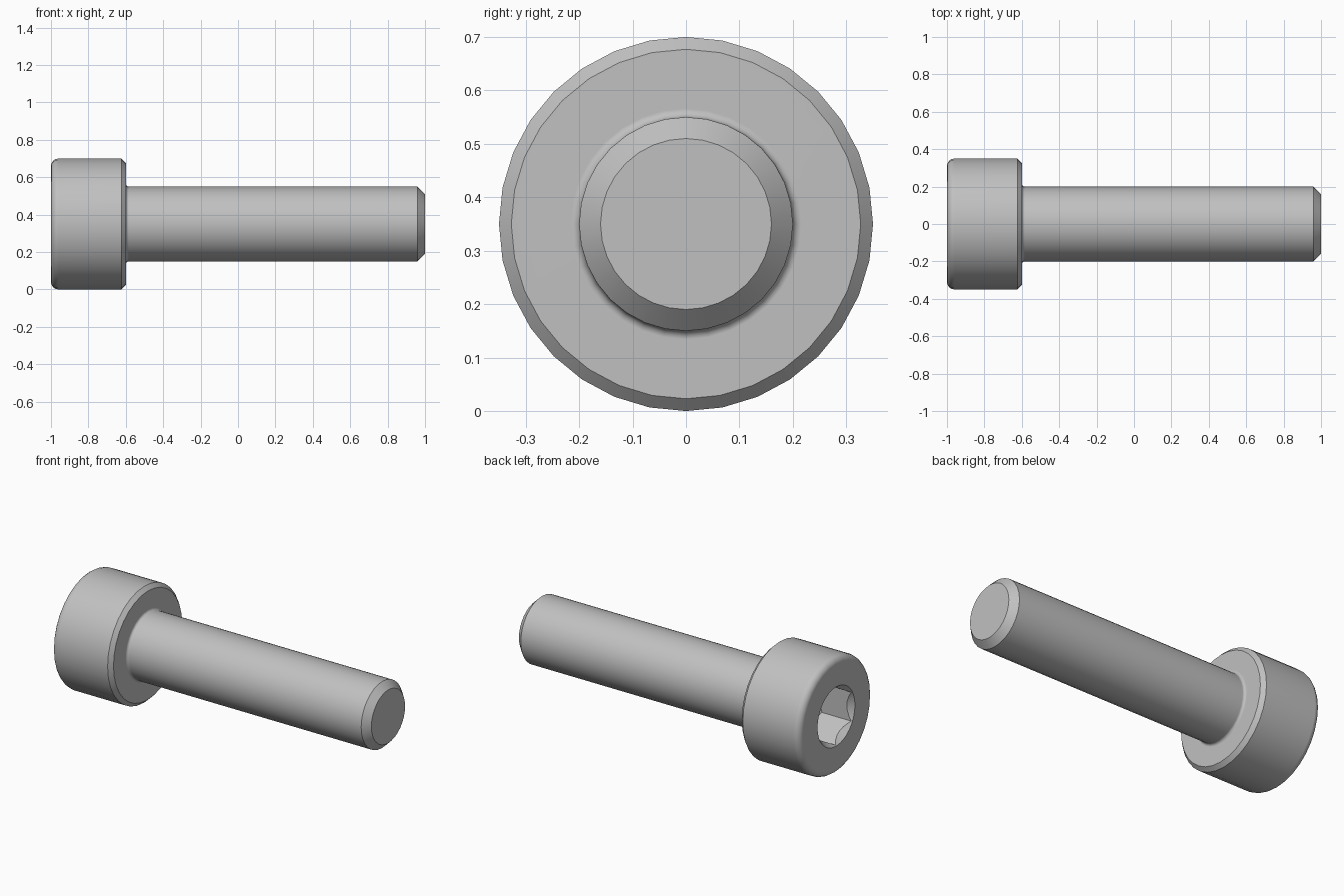
import bpy, bmesh
from math import sin, cos, pi, radians
from mathutils import Matrix

cube = bpy.data.objects.get("Cube")
if cube:
    bpy.data.objects.remove(cube, do_unlink=True)

AXIS_Z = 0.35      # height of the screw axis
SIDES = 32

steel = bpy.data.materials.new("grey_steel")
steel.use_nodes = True
colour = (0.53, 0.53, 0.53, 1)
steel.diffuse_color = colour
steel.node_tree.nodes["Principled BSDF"].inputs["Base Color"].default_value = colour


def lathe(name, profile, sides=SIDES):
    """Revolve (x, radius) points about the screw axis into a closed solid."""
    bm = bmesh.new()
    rings = []
    for x, r in profile:
        if r == 0:
            rings.append([bm.verts.new((x, 0, 0))] * sides)
        else:
            angles = [2 * pi * i / sides for i in range(sides)]
            rings.append([bm.verts.new((x, r * sin(a), r * cos(a))) for a in angles])
    for a, b in zip(rings, rings[1:]):
        for i in range(sides):
            j = (i + 1) % sides
            bm.faces.new(dict.fromkeys((a[i], a[j], b[j], b[i])))
    for ring in (rings[0], rings[-1]):
        if ring[0] is not ring[1]:
            bm.faces.new(ring)
    bmesh.ops.recalc_face_normals(bm, faces=bm.faces)
    bm.transform(Matrix.Translation((0, 0, AXIS_Z)))
    mesh = bpy.data.meshes.new(name)
    bm.to_mesh(mesh)
    bm.free()
    mesh.materials.append(steel)
    obj = bpy.data.objects.new(name, mesh)
    bpy.context.collection.objects.link(obj)
    return obj


def arc(x, r, radius, start, end, steps=4):
    """Quarter-round points for a profile."""
    turns = [radians(start + (end - start) * i / steps) for i in range(steps + 1)]
    return [(x + radius * cos(t), r + radius * sin(t)) for t in turns]


def apply_boolean(obj, other, operation):
    bpy.context.view_layer.objects.active = obj
    mod = obj.modifiers.new("cut", "BOOLEAN")
    mod.object = other
    mod.operation = operation
    mod.solver = "EXACT"
    bpy.ops.object.modifier_apply(modifier=mod.name)
    bpy.data.objects.remove(other, do_unlink=True)


# Head with rounded rim, chamfered underside, neck fillet and chamfered shank
profile = arc(-0.96, 0.31, 0.04, 180, 90)
profile += [(-0.623, 0.35), (-0.6, 0.327)]
profile += arc(-0.584, 0.216, 0.016, 180, 270)
profile += [(0.96, 0.2), (1, 0.16)]
screw = lathe("socket_screw", profile)

# Hexagonal socket with a conical floor
socket = lathe("socket_cutter", [(-1.1, 0.1732), (-0.6, 0.1732)], 6)
drill = lathe("drill_cutter", [(-1.05, 0.2), (-0.8155, 0.2), (-0.7, 0)])
apply_boolean(socket, drill, "INTERSECT")
apply_boolean(screw, socket, "DIFFERENCE")

# Countersunk mouth of the socket
mouth = lathe("mouth_cutter", [(-1.05, 0.218), (-0.95, 0.138)])
apply_boolean(screw, mouth, "DIFFERENCE")

# Smooth shading with crisp chamfer edges
bpy.ops.object.select_all(action="DESELECT")
screw.select_set(True)
bpy.context.view_layer.objects.active = screw
bpy.ops.object.shade_smooth_by_angle(angle=radians(28))
weighted = screw.modifiers.new("clean_normals", "WEIGHTED_NORMAL")
weighted.keep_sharp = True
